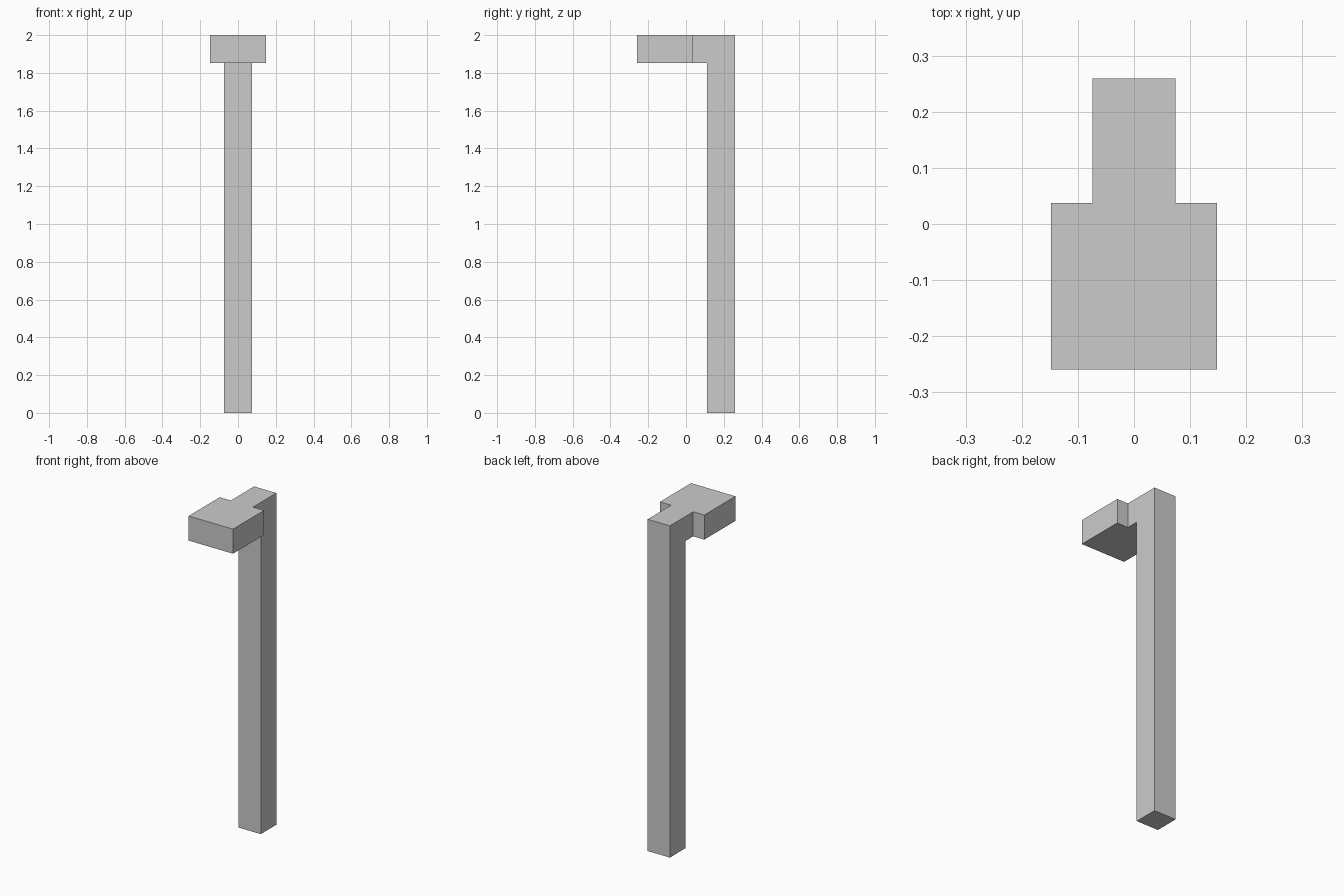
import bpy, bmesh

if "Cube" in bpy.data.objects:
    bpy.data.objects.remove(bpy.data.objects["Cube"])

U = 2 / 13.5          # square post width, the module for every part
TOP = 2.0
H = U / 2
BACK = 1.75 * U       # rear face; front face is -BACK
POST = BACK - U       # front of the post
NECK = POST - H       # rear of the wide head

bm = bmesh.new()

# Plan of the top: post cap, neck and wide head, sharing edges
pts = {
    "cap_r": (H, BACK), "cap_l": (-H, BACK),
    "post_r": (H, POST), "post_l": (-H, POST),
    "neck_r": (H, NECK), "neck_l": (-H, NECK),
    "back_r": (U, NECK), "back_l": (-U, NECK),
    "front_r": (U, -BACK), "front_l": (-U, -BACK),
}
v = {name: bm.verts.new((x, y, TOP)) for name, (x, y) in pts.items()}
for loop in ("cap_r cap_l post_l post_r",
             "post_r post_l neck_l neck_r",
             "neck_r neck_l back_l front_l front_r back_r"):
    bm.faces.new([v[n] for n in loop.split()])


def extrude_down(faces, depth):
    geom = bmesh.ops.extrude_face_region(bm, geom=faces)["geom"]
    verts = [g for g in geom if isinstance(g, bmesh.types.BMVert)]
    bmesh.ops.translate(bm, verts=verts, vec=(0, 0, -depth))
    return [g for g in geom if isinstance(g, bmesh.types.BMFace)]


# Head slab, one module thick
under = extrude_down(bm.faces[:], U)

# Long post dropped from the rear square of the slab
post_face = max(under, key=lambda f: f.calc_center_median().y)
bottom = extrude_down([post_face], TOP - U)
if post_face.is_valid and post_face not in bottom:
    bm.faces.remove(post_face)

bmesh.ops.recalc_face_normals(bm, faces=bm.faces[:])
mesh = bpy.data.meshes.new("post_with_head")
bm.to_mesh(mesh)
bm.free()
obj = bpy.data.objects.new("post_with_head", mesh)
bpy.context.collection.objects.link(obj)
